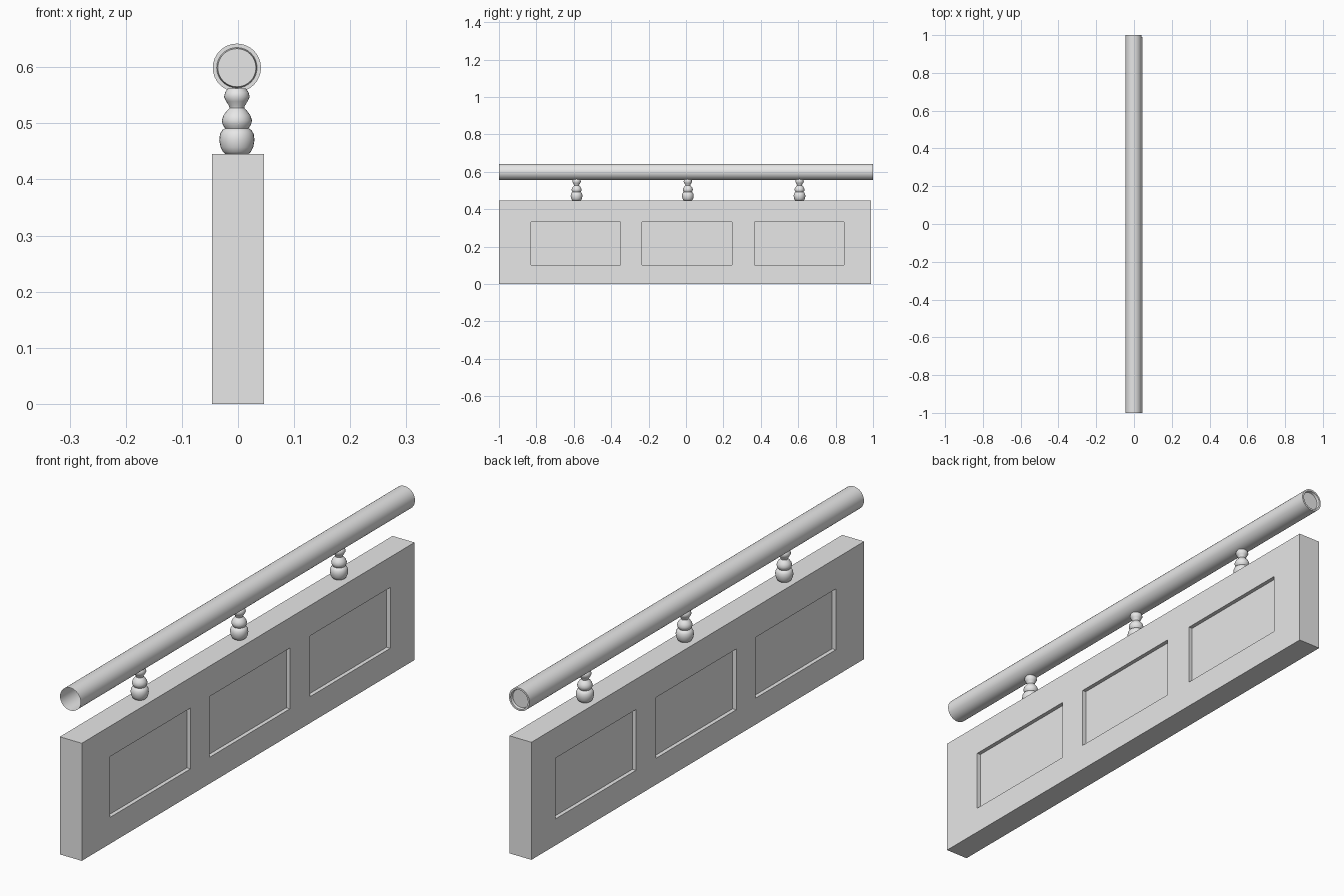
import bpy
import bmesh
import math
from mathutils import Matrix

cube = bpy.data.objects.get("Cube")
if cube:
    bpy.data.objects.remove(cube, do_unlink=True)

GREY = (0.8, 0.8, 0.8, 1.0)
stone = bpy.data.materials.new("plain_grey")
stone.use_nodes = True
stone.diffuse_color = GREY
stone.node_tree.nodes["Principled BSDF"].inputs["Base Color"].default_value = GREY


def add_object(name, bm, smooth_angle=None):
    mesh = bpy.data.meshes.new(name)
    bmesh.ops.recalc_face_normals(bm, faces=bm.faces)
    bm.to_mesh(mesh)
    bm.free()
    mesh.materials.append(stone)
    obj = bpy.data.objects.new(name, mesh)
    bpy.context.collection.objects.link(obj)
    if smooth_angle:
        bpy.ops.object.select_all(action="DESELECT")
        obj.select_set(True)
        bpy.context.view_layer.objects.active = obj
        bpy.ops.object.shade_smooth_by_angle(angle=math.radians(smooth_angle))
    return obj


def lathe(profile, steps):
    """Spin a (radius, height) profile around z."""
    bm = bmesh.new()
    verts = [bm.verts.new((r, 0, z)) for r, z in profile]
    edges = [bm.edges.new(pair) for pair in zip(verts, verts[1:])]
    bmesh.ops.spin(bm, geom=verts + edges, cent=(0, 0, 0), axis=(0, 0, 1),
                   angle=math.tau, steps=steps)
    bmesh.ops.remove_doubles(bm, verts=bm.verts, dist=1e-4)
    return bm


# Solid wall with three recessed panels on each broad side
PANEL_CENTRES = (-0.59, 0.005, 0.605)
PANEL_HALF = 0.24
PANEL_LOW, PANEL_HIGH = 0.10, 0.33
bm = bmesh.new()
bmesh.ops.create_cube(bm, size=1, matrix=Matrix.Translation((0, -0.005, 0.2225))
                      @ Matrix.Diagonal((0.092, 1.99, 0.445, 1)))
cuts = [((0, y + side * PANEL_HALF, 0), (0, 1, 0))
        for y in PANEL_CENTRES for side in (-1, 1)]
cuts += [((0, 0, z), (0, 0, 1)) for z in (PANEL_LOW, PANEL_HIGH)]
for point, normal in cuts:
    bmesh.ops.bisect_plane(bm, geom=bm.verts[:] + bm.edges[:] + bm.faces[:],
                           plane_co=point, plane_no=normal)
bm.normal_update()
panels = []
for face in bm.faces:
    c = face.calc_center_median()
    if (abs(face.normal.x) > 0.9 and PANEL_LOW < c.z < PANEL_HIGH
            and any(abs(c.y - y) < 0.1 for y in PANEL_CENTRES)):
        panels.append(face)
bmesh.ops.inset_individual(bm, faces=panels, thickness=0, depth=-0.015)
bmesh.ops.dissolve_limit(bm, angle_limit=0.01, verts=bm.verts, edges=bm.edges)
add_object("panelled_wall", bm)

# Turned balusters
BALUSTER = [(0, 0.444), (0.019, 0.444), (0.025, 0.449), (0.029, 0.457),
            (0.0315, 0.470), (0.030, 0.481), (0.026, 0.488), (0.021, 0.491),
            (0.025, 0.497), (0.027, 0.505), (0.024, 0.514), (0.019, 0.521),
            (0.013, 0.527), (0.014, 0.531), (0.019, 0.539), (0.023, 0.547),
            (0.021, 0.555), (0.016, 0.562), (0, 0.562)]
for label, y in (("front", -0.585), ("middle", 0.01), ("back", 0.607)):
    baluster = add_object(label + "_baluster", lathe(BALUSTER, 24), 50)
    baluster.location = (-0.002, y, 0)

# Round handrail: open at the front, closed by a shallow dished cap at the back
RAIL = [(0.043, -1), (0.043, 1), (0.036, 1), (0.034, 0.99), (0, 0.99)]
bm = lathe(RAIL, 32)
bmesh.ops.rotate(bm, verts=bm.verts, matrix=Matrix.Rotation(math.radians(-90), 3, "X"))
rail = add_object("handrail", bm, 40)
rail.location = (-0.002, 0, 0.599)
